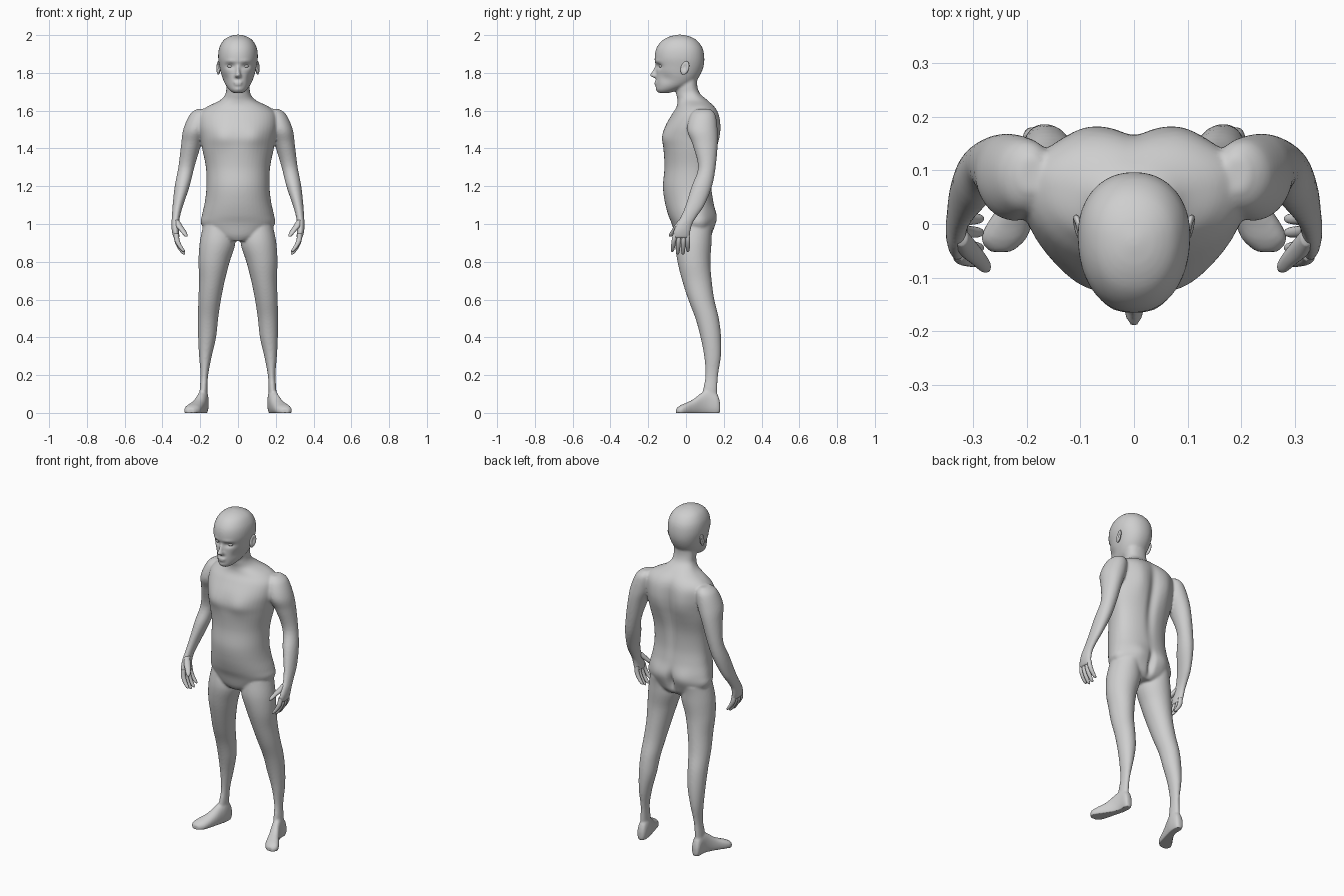
import bpy, bmesh, math
from mathutils import Vector, Matrix

skin = bpy.data.materials.new("grey_skin")
skin.diffuse_color = (0.62, 0.62, 0.62, 1)


def spline(st, sub):
    """Catmull-Rom through the stations."""
    out = []
    for i in range(len(st) - 1):
        p = [st[max(i - 1, 0)], st[i], st[i + 1], st[min(i + 2, len(st) - 1)]]
        for k in range(sub):
            t = k / sub
            out.append([0.5 * (2 * b + (c - a) * t + (2 * a - 5 * b + 4 * c - d) * t * t
                               + (3 * b - a - 3 * c + d) * t ** 3) for a, b, c, d in zip(*p)])
    return out + [list(st[-1])]


def loft(bm, stations, axis="z", n=2.0, wide=0.5, seg=32, sub=5, sides=(1,)):
    """Rings from (position, x0, x1, b0, b1); b is y for axis z, and z for axis y."""
    for side in sides:
        rings = []
        for t, x0, x1, b0, b1 in spline(stations, sub):
            mid = b0 + (b1 - b0) * wide
            ring = []
            for k in range(seg):
                a = 2 * math.pi * k / seg
                c, s = math.cos(a), math.sin(a)
                x = (x0 + x1) / 2 + (x1 - x0) / 2 * math.copysign(abs(c) ** (2 / n), c)
                b = mid + (b1 - mid if s > 0 else mid - b0) * math.copysign(abs(s) ** (2 / n), s)
                ring.append(bm.verts.new((side * x, b, t) if axis == "z" else (side * x, t, b)))
            rings.append(ring)
        for r, q in zip(rings, rings[1:]):
            for k in range(seg):
                bm.faces.new((r[k], r[(k + 1) % seg], q[(k + 1) % seg], q[k]))
        bm.faces.new(rings[0])
        bm.faces.new(rings[-1])


def ball(bm, centre, size, rot=0.0, sides=(1,), seg=20):
    for s in sides:
        m = (Matrix.Translation((s * centre[0], centre[1], centre[2]))
             @ Matrix.Rotation(s * rot, 4, "Z") @ Matrix.Diagonal((*size, 1)))
        bmesh.ops.create_uvsphere(bm, u_segments=seg, v_segments=seg // 2 + 2, radius=1, matrix=m)


def finish(bm, name):
    bmesh.ops.recalc_face_normals(bm, faces=bm.faces[:])
    me = bpy.data.meshes.new(name)
    bm.to_mesh(me)
    bm.free()
    me.materials.append(skin)
    for p in me.polygons:
        p.use_smooth = True
    ob = bpy.data.objects.new(name, me)
    bpy.context.collection.objects.link(ob)
    return ob


BOTH = (1, -1)
bm = bmesh.new()

# torso and neck: height, half width, front, back
torso = [(0.91, .08, -.04, .11), (0.94, .15, -.058, .135), (1.0, .195, -.075, .148),
         (1.05, .19, -.095, .152), (1.12, .175, -.113, .145), (1.2, .167, -.122, .137),
         (1.3, .17, -.114, .142), (1.4, .19, -.119, .16), (1.46, .2, -.124, .17),
         (1.52, .21, -.108, .173), (1.58, .205, -.075, .168), (1.62, .165, -.05, .15),
         (1.655, .095, -.045, .115), (1.69, .066, -.052, .075), (1.73, .062, -.055, .06),
         (1.78, .06, -.05, .06)]
loft(bm, [(z, -w, w, f, b) for z, w, f, b in torso], n=2.15, wide=.62, seg=48)

# head
head = [(1.694, .025, -.145, -.085), (1.71, .046, -.156, -.04), (1.74, .068, -.159, .035),
        (1.78, .085, -.158, .07), (1.83, .097, -.159, .092), (1.88, .105, -.166, .097),
        (1.93, .1, -.157, .088), (1.97, .079, -.128, .06), (1.992, .048, -.088, .022),
        (2.002, .012, -.045, -.02)]
loft(bm, [(z, -w, w, f, b) for z, w, f, b in head], n=2.15, wide=.55, seg=48)

# nose and lips
loft(bm, [(1.772, -.008, .008, -.165, -.13), (1.778, -.019, .019, -.18, -.13),
          (1.788, -.017, .017, -.192, -.13), (1.81, -.011, .011, -.178, -.13),
          (1.84, -.009, .009, -.164, -.13), (1.86, -.008, .008, -.15, -.13)], seg=20)
ball(bm, (0, -.155, 1.75), (.026, .014, .007))
ball(bm, (0, -.154, 1.738), (.022, .014, .007))

# legs
loft(bm, [(.99, .03, .185, -.045, .135), (.9, .014, .203, -.057, .135), (.8, .044, .209, -.045, .129),
          (.7, .07, .206, -.02, .136), (.6, .09, .21, .012, .15), (.5, .105, .212, .05, .174),
          (.4, .116, .211, .077, .186), (.3, .139, .206, .096, .185), (.2, .158, .198, .103, .17),
          (.12, .162, .203, .09, .166), (.04, .162, .206, .09, .165)], sides=BOTH)

# feet
loft(bm, [(.181, .17, .2, .005, .05), (.165, .157, .208, -.014, .1), (.12, .156, .212, -.014, .125),
          (.08, .166, .225, -.014, .105), (.04, .178, .248, -.014, .073), (0, .19, .275, -.014, .053),
          (-.03, .203, .286, -.014, .04), (-.052, .228, .27, -.008, .024)],
     axis="y", n=2.3, sides=BOTH)

# arms and palms
loft(bm, [(1.61, .17, .215, .06, .125), (1.58, .15, .255, .025, .155), (1.5, .16, .29, .006, .167),
          (1.42, .194, .301, .035, .168), (1.3, .231, .316, .064, .157), (1.2, .256, .335, .03, .138),
          (1.1, .29, .346, -.002, .098), (1.04, .307, .35, -.027, .058), (1.0, .312, .352, -.05, .034),
          (.96, .312, .35, -.067, .024), (.925, .309, .341, -.07, .02)], sides=BOTH)

# fuse the body into one skin
body = finish(bm, "body")
rem = body.modifiers.new("fuse", "REMESH")
rem.mode = "VOXEL"
rem.voxel_size = 0.0065
sm = body.modifiers.new("soften", "SMOOTH")
sm.factor = 0.5
sm.iterations = 5
dg = bpy.context.evaluated_depsgraph_get()
fused = bpy.data.meshes.new_from_object(body.evaluated_get(dg))
body.modifiers.clear()
body.data = fused

# soft pushes: centre, reach, shift
pushes = [((0, .17, 1.38), (.028, .08, .2), (0, -.016, 0)),        # spine groove
          ((.09, .17, 1.5), (.06, .08, .12), (0, .016, 0)),        # shoulder blades
          ((.08, .15, 1.03), (.065, .08, .06), (0, .016, 0)),      # buttocks
          ((0, .15, .99), (.018, .08, .06), (0, -.025, 0)),        # cleft
          ((.09, -.12, 1.46), (.06, .07, .06), (0, -.011, 0)),     # chest
          ((.04, -.145, 1.836), (.024, .05, .014), (0, .014, 0)),  # eye sockets
          ((.04, -.15, 1.862), (.03, .04, .01), (0, -.004, 0)),    # brows
          ((0, -.155, 1.712), (.022, .03, .012), (0, -.004, 0)),   # chin
          ((.07, -.11, 1.77), (.025, .05, .03), (-.006, .004, 0))] # cheeks
for v in fused.vertices:
    total = Vector()
    for c, r, d in pushes:
        for s in (BOTH if c[0] else (1,)):
            e = sum(((a - b) / w) ** 2 for a, b, w in zip(v.co, (s * c[0], c[1], c[2]), r))
            if e < 9:
                total += Vector((s * d[0], d[1], d[2])) * math.exp(-e)
    v.co += total
    v.co.z = max(v.co.z, 0)
for p in fused.polygons:
    p.use_smooth = True

# fingers, curling inward
bm = bmesh.new()
for y0, y1, tip in ((-.058, -.073, .852), (-.035, -.045, .838), (-.012, -.016, .838), (.008, .01, .852)):
    st = []
    for t, bend, r in ((0, .326, .011), (.35, .323, .0125), (.65, .31, .0115), (.92, .291, .009), (1, .285, .003)):
        z, y = .95 + (tip - .95) * t, y0 + (y1 - y0) * t
        st.append((z, bend - r * 1.1, bend + r * 1.1, y - r, y + r))
    loft(bm, st, seg=14, sub=4, sides=BOTH)
# thumbs
loft(bm, [(1.02, .312, .335, -.04, -.005), (.99, .293, .33, -.062, -.025), (.965, .277, .309, -.078, -.047),
          (.945, .268, .292, -.09, -.064), (.933, .268, .28, -.09, -.076)], seg=16, sides=BOTH)
finish(bm, "fingers_and_thumbs")

# ears with a hollow in the outer face
bm = bmesh.new()
ball(bm, (.104, -.006, 1.826), (.01, .023, .036), rot=-.25, sides=BOTH, seg=28)
for v in bm.verts:
    e = ((v.co.y + .008) / .011) ** 2 + ((v.co.z - 1.83) / .018) ** 2
    if abs(v.co.x) > .104:
        v.co.x -= math.copysign(.009 * math.exp(-e), v.co.x)
    v.co.y -= (1.826 - v.co.z) * .2
finish(bm, "ears")

# eyeballs
bm = bmesh.new()
ball(bm, (.04, -.129, 1.835), (.017, .014, .0085), sides=BOTH)
finish(bm, "eyes")
